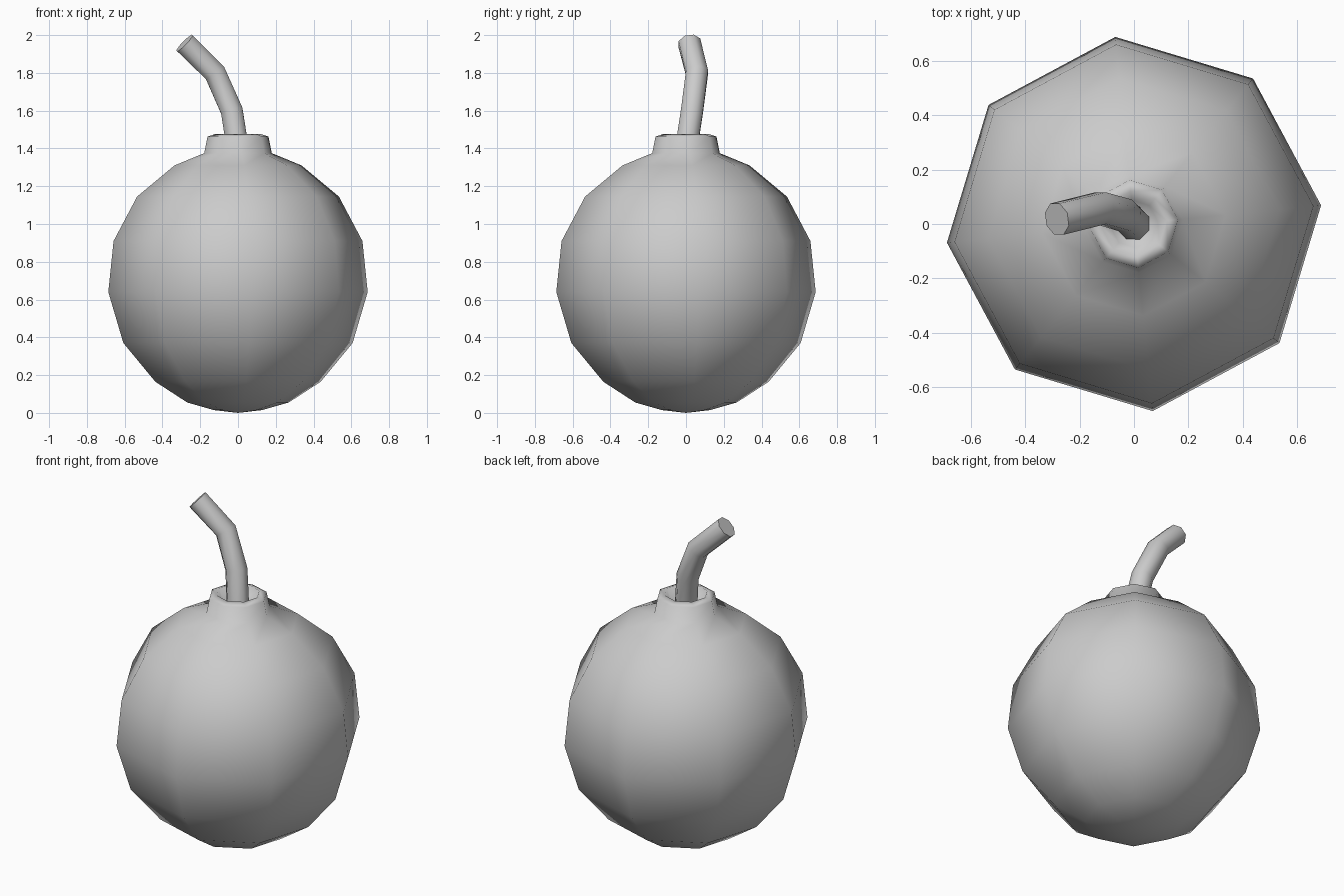
import bpy, bmesh, math
from mathutils import Vector

if "Cube" in bpy.data.objects:
    bpy.data.objects.remove(bpy.data.objects["Cube"])

SIDES = 8
grey = bpy.data.materials.new("plain_grey")
grey.diffuse_color = (0.6, 0.6, 0.6, 1)
grey.use_nodes = True
grey.node_tree.nodes["Principled BSDF"].inputs["Base Color"].default_value = grey.diffuse_color


def finish(bm, name):
    bmesh.ops.recalc_face_normals(bm, faces=bm.faces)
    mesh = bpy.data.meshes.new(name)
    bm.to_mesh(mesh)
    bm.free()
    mesh.materials.append(grey)
    obj = bpy.data.objects.new(name, mesh)
    bpy.context.collection.objects.link(obj)
    return obj


def bridge(bm, rings):
    for a, b in zip(rings, rings[1:]):
        for i in range(SIDES):
            j = (i + 1) % SIDES
            bm.faces.new((a[i], a[j], b[j], b[i])).smooth = True


# Round body, collar and recessed fuse hole in one turned profile (radius, height)
profile = [(0.13, 0.015), (0.27, 0.055), (0.44, 0.165), (0.61, 0.37),
           (0.69, 0.64), (0.662, 0.91), (0.537, 1.145), (0.338, 1.31),
           (0.18, 1.375), (0.162, 1.463), (0.12, 1.477), (0.088, 1.41)]
bm = bmesh.new()
turn = math.radians(5.7)
rings = []
for r, z in profile:
    angles = [turn + math.tau * i / SIDES for i in range(SIDES)]
    rings.append([bm.verts.new((r * math.cos(a), r * math.sin(a), z)) for a in angles])
bridge(bm, rings)
for ring, z in ((rings[0], 0.0), (rings[-1], 1.41)):
    tip = bm.verts.new((0, 0, z))
    for i in range(SIDES):
        bm.faces.new((ring[i], ring[(i + 1) % SIDES], tip)).smooth = True
finish(bm, "bomb_body")

# Bent fuse: an eight-sided tube swept along a short path
path = [Vector(p) for p in ((0.0, 0.0, 1.39), (-0.033, 0.032, 1.60),
                            (-0.122, 0.058, 1.80), (-0.283, 0.018, 1.958))]
radius = 0.063
bm = bmesh.new()
rings = []
for k, p in enumerate(path):
    before = (p - path[k - 1]).normalized() if k else Vector((0, 0, 0))
    after = (path[k + 1] - p).normalized() if k < len(path) - 1 else Vector((0, 0, 0))
    axis = (before + after).normalized()
    side = Vector((0, 1, 0))
    side = (side - axis * side.dot(axis)).normalized()
    up = axis.cross(side)
    rings.append([bm.verts.new(p + radius * (math.cos(a) * side + math.sin(a) * up))
                  for a in (math.tau * (i + 0.5) / SIDES for i in range(SIDES))])
bridge(bm, rings)
bm.faces.new(rings[0])
bm.faces.new(rings[-1])
for ring in (rings[0], rings[-1]):
    for i in range(SIDES):
        bm.edges.get((ring[i], ring[(i + 1) % SIDES])).smooth = False
finish(bm, "fuse")
